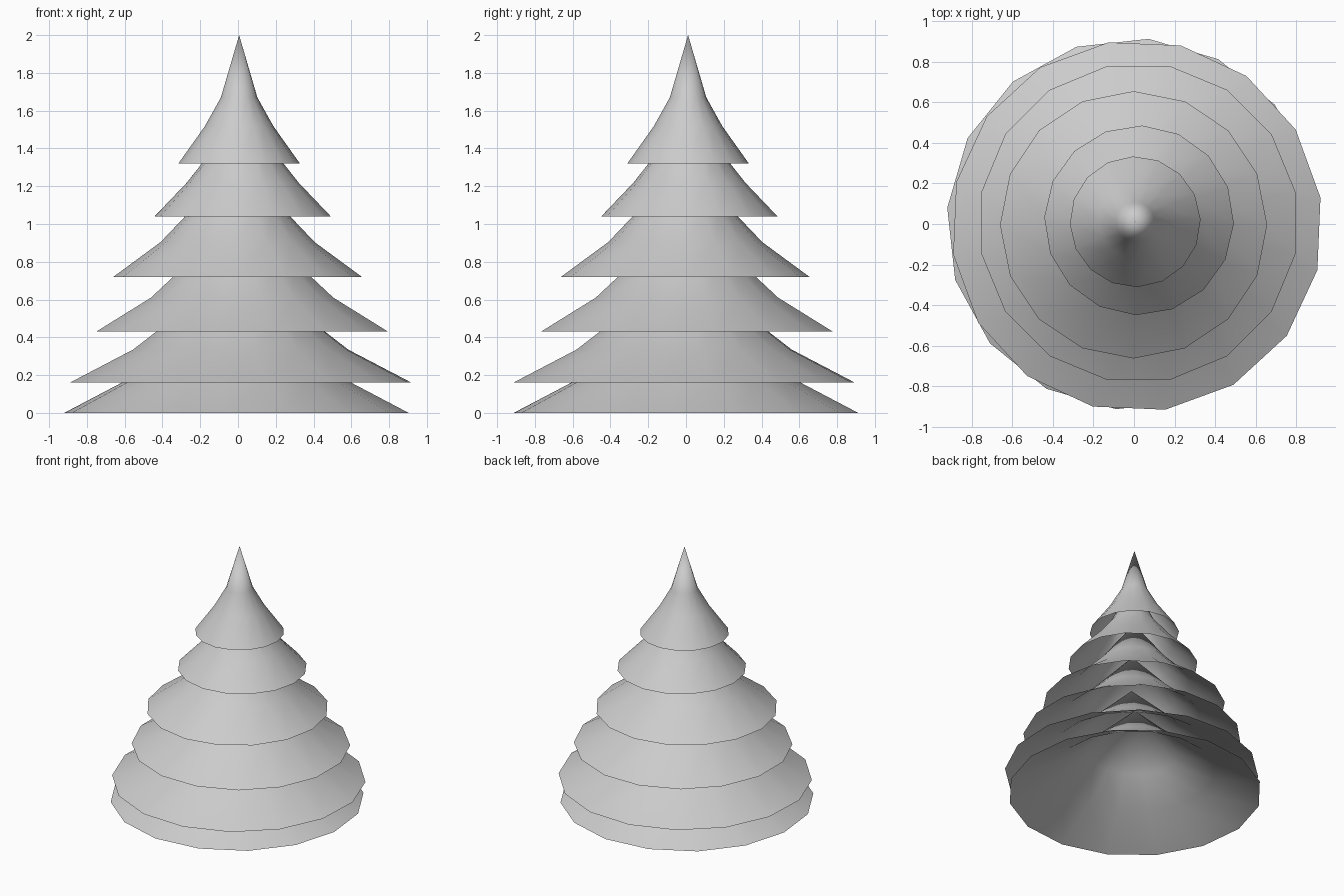
import bpy, bmesh
from math import cos, sin, radians, tau

if "Cube" in bpy.data.objects:
    bpy.data.objects.remove(bpy.data.objects["Cube"])

SIDES = 16

# rim height, rim radius, centre x, centre y, turn in degrees, inner rings (radius factor, rise)
TIERS = [
    (0.00, 0.915, -0.008, 0.000, -5.0, [(0.635, 0.175), (0.38, 0.35)]),
    (0.16, 0.915, 0.014, -0.010, 8.8, [(0.630, 0.175), (0.38, 0.35)]),
    (0.43, 0.788, 0.022, 0.005, 11.25, [(0.625, 0.180), (0.39, 0.35)]),
    (0.72, 0.658, -0.002, -0.004, 0.0, [(0.620, 0.184), (0.38, 0.35)]),
    (1.04, 0.467, 0.025, 0.018, -2.0, [(0.636, 0.178), (0.345, 0.35)]),
    (1.32, 0.322, 0.006, 0.011, 2.0, [(0.565, 0.197), (0.30, 0.35)]),
]
TIER_HEIGHT = 0.68


def branch_tier(index, z, radius, cx, cy, turn, inner):
    """Open, flared cone with a pointed top."""
    bm = bmesh.new()
    rings = []
    for factor, rise in [(1.0, 0.0)] + inner:
        rings.append([bm.verts.new((
            cx + radius * factor * cos(radians(turn) + tau * i / SIDES),
            cy + radius * factor * sin(radians(turn) + tau * i / SIDES),
            z + rise)) for i in range(SIDES)])
    tip = bm.verts.new((cx, cy, z + TIER_HEIGHT))
    for i in range(SIDES):
        j = (i + 1) % SIDES
        for low, high in zip(rings, rings[1:]):
            bm.faces.new((low[i], low[j], high[j], high[i]))
        bm.faces.new((rings[-1][i], rings[-1][j], tip))
    for face in bm.faces:
        face.smooth = True
    name = f"branch_tier_{index}"
    mesh = bpy.data.meshes.new(name)
    bm.to_mesh(mesh)
    bm.free()
    bpy.context.collection.objects.link(bpy.data.objects.new(name, mesh))


# Stacked branch tiers, bottom to top
for number, tier in enumerate(TIERS, 1):
    branch_tier(number, *tier)
